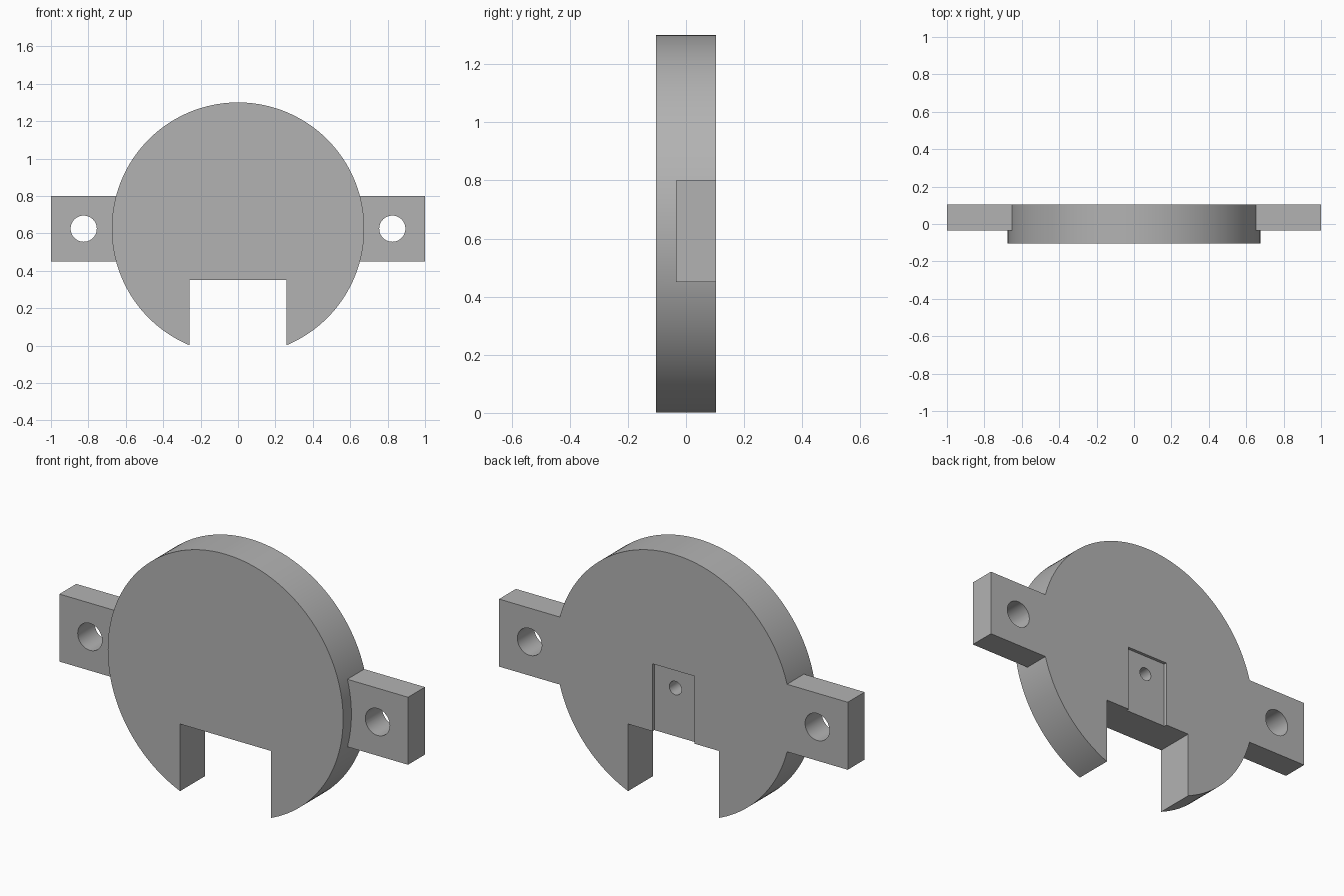
import bpy
import math

if "Cube" in bpy.data.objects:
    bpy.data.objects.remove(bpy.data.objects["Cube"], do_unlink=True)

FRONT, BACK = -0.103, 0.103
CENTRE_Z, RADIUS = 0.625, 0.675

grey = bpy.data.materials.new("plain_grey")
grey.use_nodes = True
grey.diffuse_color = (0.45, 0.45, 0.45, 1)
grey.node_tree.nodes["Principled BSDF"].inputs["Base Color"].default_value = (0.45, 0.45, 0.45, 1)


def box(name, x0, x1, y0, y1, z0, z1):
    bpy.ops.mesh.primitive_cube_add(size=1, location=((x0 + x1) / 2, (y0 + y1) / 2, (z0 + z1) / 2))
    return finish(name, (x1 - x0, y1 - y0, z1 - z0))


def rod(name, radius, x, z, y0, y1, sides=48):
    bpy.ops.mesh.primitive_cylinder_add(vertices=sides, radius=radius, depth=y1 - y0,
                                        location=(x, (y0 + y1) / 2, z),
                                        rotation=(math.pi / 2, 0, 0))
    return finish(name, (1, 1, 1))


def finish(name, scale):
    obj = bpy.context.object
    obj.name = name
    obj.scale = scale
    bpy.ops.object.transform_apply(location=True, rotation=True, scale=True)
    obj.data.materials.append(grey)
    return obj


def combine(target, tool, operation):
    mod = target.modifiers.new(operation.title(), "BOOLEAN")
    mod.operation, mod.solver, mod.object = operation, "EXACT", tool
    bpy.context.view_layer.objects.active = target
    bpy.ops.object.modifier_apply(modifier=mod.name)
    bpy.data.objects.remove(tool, do_unlink=True)


# Round plate
plate = rod("round_mounting_plate", RADIUS, 0, CENTRE_Z, FRONT, BACK, 160)

# Side ears, flush with the back, each with a screw hole
for side in (-1, 1):
    x0, x1 = sorted((side * 0.5, side))
    combine(plate, box("ear", x0, x1, -0.035, BACK, 0.45, 0.80), "UNION")
    combine(plate, rod("ear_hole", 0.07, side * 0.825, CENTRE_Z, -0.3, 0.3), "DIFFERENCE")

# Bottom notch, shallow back pocket above it and blind hole in the pocket
combine(plate, box("notch", -0.26, 0.26, -0.3, 0.3, -0.2, 0.35), "DIFFERENCE")
combine(plate, box("pocket", -0.12, 0.12, BACK - 0.016, 0.3, 0.3, 0.70), "DIFFERENCE")
combine(plate, rod("pocket_hole", 0.035, 0, 0.60, -0.02, 0.3), "DIFFERENCE")

# Smooth curved walls, crisp edges
bpy.ops.object.select_all(action="DESELECT")
plate.select_set(True)
bpy.context.view_layer.objects.active = plate
bpy.ops.object.shade_smooth_by_angle(angle=math.radians(30))
